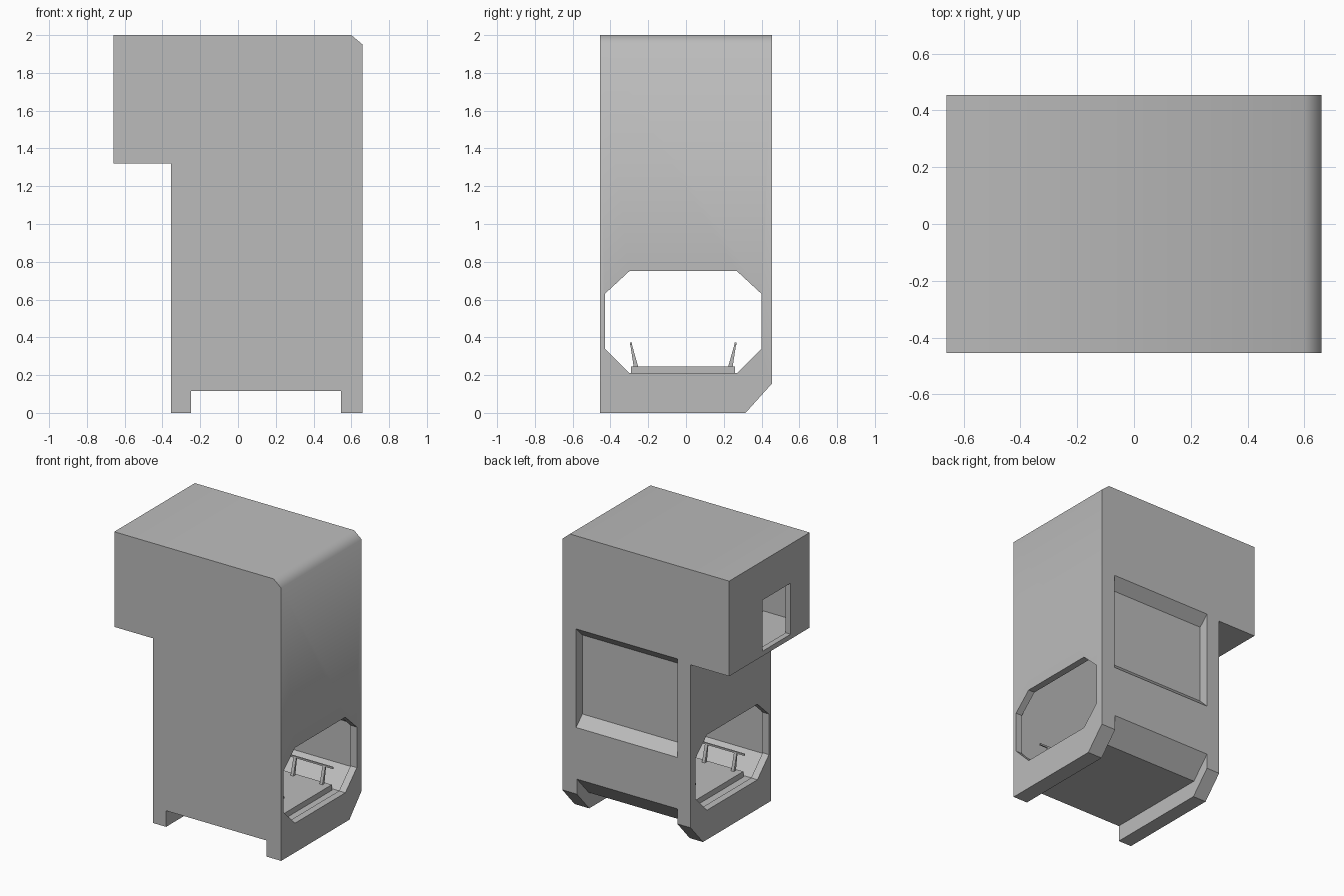
import bpy, bmesh
from mathutils import Vector

if "Cube" in bpy.data.objects:
    bpy.data.objects.remove(bpy.data.objects["Cube"])

grey = bpy.data.materials.new("plain grey")
grey.diffuse_color = (0.5, 0.5, 0.5, 1)
grey.use_nodes = True
grey.node_tree.nodes["Principled BSDF"].inputs["Base Color"].default_value = grey.diffuse_color


def prism(name, profile, a, b, axis):
    """Extrude a 2D profile from a to b along x (profile is y,z) or y (profile is x,z)."""
    def point(p, t):
        return (t, p[0], p[1]) if axis == 'x' else (p[0], t, p[1])
    bm = bmesh.new()
    face = bm.faces.new([bm.verts.new(point(p, a)) for p in profile])
    ext = bmesh.ops.extrude_face_region(bm, geom=[face])
    shift = Vector((b - a, 0, 0)) if axis == 'x' else Vector((0, b - a, 0))
    bmesh.ops.translate(bm, vec=shift,
                        verts=[v for v in ext['geom'] if isinstance(v, bmesh.types.BMVert)])
    bmesh.ops.recalc_face_normals(bm, faces=bm.faces)
    me = bpy.data.meshes.new(name)
    bm.to_mesh(me)
    bm.free()
    me.materials.append(grey)
    ob = bpy.data.objects.new(name, me)
    bpy.context.collection.objects.link(ob)
    return ob


def rect(u0, u1, v0, v1):
    return [(u0, v0), (u1, v0), (u1, v1), (u0, v1)]


def combine(ob, other, operation):
    """Apply a boolean and remove the helper."""
    mod = ob.modifiers.new("cut", 'BOOLEAN')
    mod.operation, mod.solver, mod.object = operation, 'EXACT', other
    dg = bpy.context.evaluated_depsgraph_get()
    me = bpy.data.meshes.new_from_object(ob.evaluated_get(dg))
    ob.modifiers.clear()
    ob.data = me
    bpy.data.objects.remove(other)


# Housing: L-shaped outline with one chamfered top edge
housing = prism("housing", [(-0.66, 2), (0.60, 2), (0.66, 1.95), (0.66, 0), (-0.355, 0),
                            (-0.355, 1.32), (-0.66, 1.32)], -0.455, 0.455, 'y')

# Chamfer along the lower back edge
combine(housing, prism("chamfer_cut", [(0.225, -0.1), (0.5, 0.205), (0.5, -0.1)],
                       -0.8, 0.8, 'x'), 'DIFFERENCE')
# Raised underside between the two feet
combine(housing, prism("foot_gap", [(-0.6, -0.1), (-0.6, 0.115), (0.32, 0.115),
                                    (0.5, 0.312), (0.5, -0.1)], -0.25, 0.545, 'x'), 'DIFFERENCE')

# Hollow interior, with the back panel bulging into it
cavity = prism("cavity", [(-0.44, 0.33), (-0.31, 0.205), (0.28, 0.205), (0.41, 0.33),
                          (0.41, 1.96), (-0.44, 1.96)], -0.305, 0.61, 'x')
combine(cavity, prism("upper_cavity", rect(-0.44, 0.41, 1.35, 1.96), -0.62, -0.2, 'x'), 'UNION')
combine(cavity, prism("bulge", [(0.365, 0.69), (0.365, 1.27), (0.45, 1.36), (0.45, 0.60)],
                      -0.27, 0.57, 'x'), 'DIFFERENCE')
combine(housing, cavity, 'DIFFERENCE')

# Recessed back panel with sloping top and bottom
combine(housing, prism("back_recess", [(0.5, 0.585), (0.385, 0.70), (0.385, 1.265), (0.5, 1.38)],
                       -0.25, 0.55, 'x'), 'DIFFERENCE')

# Octagonal openings on both sides
octagon = [(-0.43, 0.34), (-0.30, 0.21), (0.27, 0.21), (0.40, 0.34),
           (0.40, 0.63), (0.27, 0.75), (-0.30, 0.75), (-0.43, 0.63)]
for a, b in ((0.59, 0.7), (-0.4, -0.285)):
    combine(housing, prism("opening", octagon, a, b, 'x'), 'DIFFERENCE')

# Upper window in the overhang
combine(housing, prism("upper_window", rect(-0.24, 0.08, 1.355, 1.72), -0.7, -0.6, 'x'), 'DIFFERENCE')

# Soft shading only across the top chamfer
me = housing.data
for p in me.polygons:
    p.use_smooth = True
for e in me.edges:
    a, b = (me.vertices[i].co for i in e.vertices)
    soft = all(abs(c.x - x) < 0.002 and abs(c.z - z) < 0.002 for c in (a, b)
               for x, z in [(0.60, 2.0) if a.z > 1.98 else (0.66, 1.95)])
    e.use_edge_sharp = not soft

# Platform inside
prism("platform", rect(-0.29, 0.26, 0.203, 0.245), -0.25, 0.56, 'x')

# Leaning posts and handrails on both sides of the platform
MID = -0.015
for side, tag in ((-1, "front"), (1, "back")):
    post = [(MID + side * y, z) for y, z in ((0.238, 0.244), (0.262, 0.244), (0.281, 0.368), (0.273, 0.368))]
    for i in range(4):
        x = -0.19 + 0.23 * i
        prism(f"{tag}_post_{i + 1}", post, x - 0.011, x + 0.011, 'x')
    y = MID + side * 0.277
    prism(f"{tag}_rail", rect(y - 0.005, y + 0.005, 0.36, 0.372), -0.26, 0.57, 'x')
